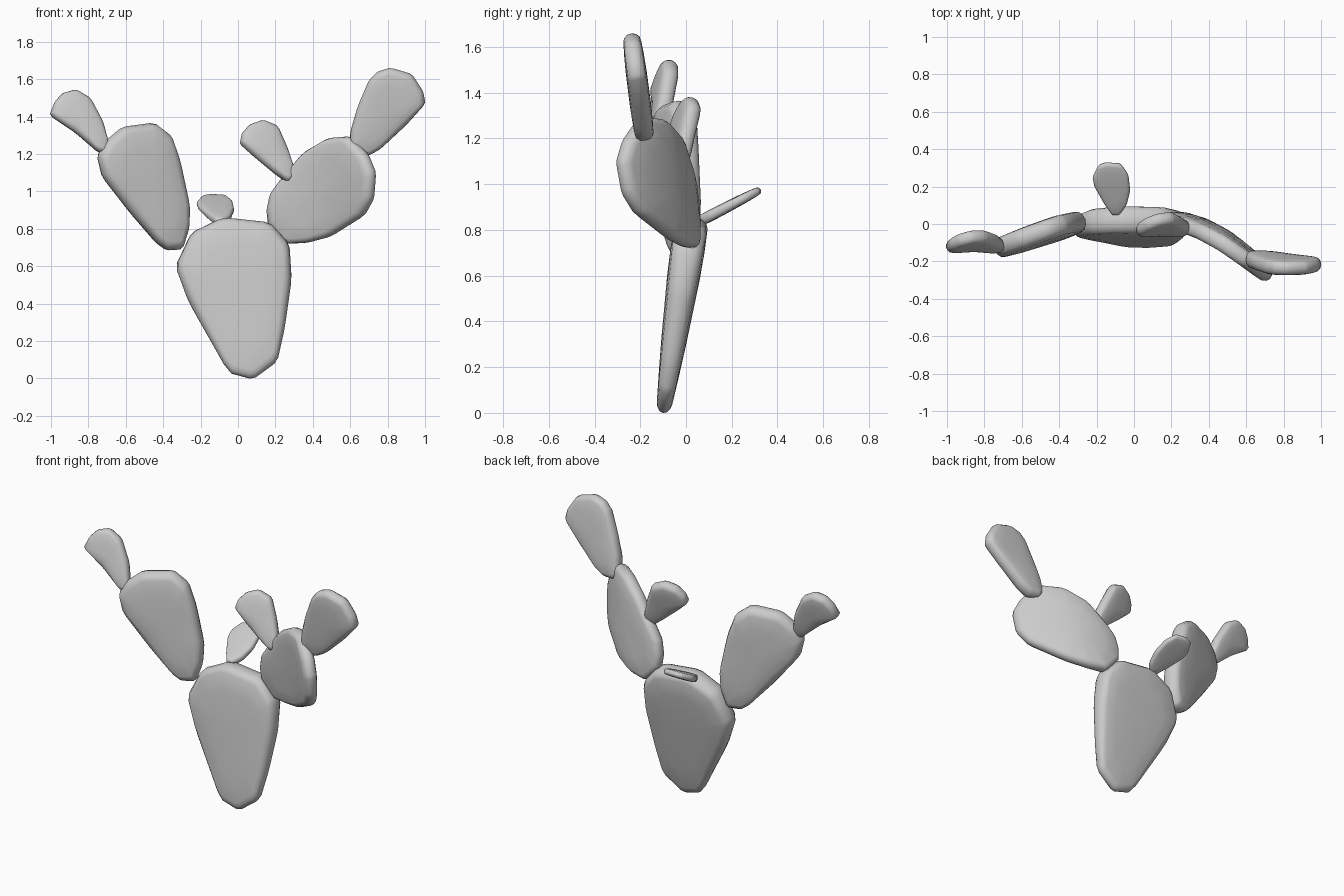
import bpy, bmesh, math
from mathutils import Vector

if "Cube" in bpy.data.objects:
    bpy.data.objects.remove(bpy.data.objects["Cube"])


def soften(pts, k=0.12):
    # clip every corner of the outline
    out = []
    for i, p in enumerate(pts):
        a, b, p = Vector(pts[i - 1]), Vector(pts[(i + 1) % len(pts)]), Vector(p)
        out += [p.lerp(a, k), p.lerp(b, k)]
    return out


def pad(name, pts, surf, t_low, t_high):
    """Cushion-shaped pad: outline laid on a surface, thickness tapering along v."""
    pts = soften(pts)
    v0, v1 = min(p.y for p in pts), max(p.y for p in pts)
    c = sum(pts, Vector((0, 0))) / len(pts)
    rim = 0.36 * (t_low + t_high) / 2

    def place(p, h):
        e = 0.01
        o = Vector(surf(p.x, p.y))
        du = Vector(surf(p.x + e, p.y)) - o
        dv = Vector(surf(p.x, p.y + e)) - o
        f = (p.y - v0) / (v1 - v0)
        return o + du.cross(dv).normalized() * h * (t_low + (t_high - t_low) * f) / 2

    # (inset distance, extra scale, height) from one face over the rim to the other
    half = [(rim * (1 - math.cos(a)), 1, 0.86 * math.sin(a))
            for a in (math.radians(d) for d in (0, 30, 60, 90))]
    half += [(rim, 0.7, 0.95), (rim, 0.35, 1.0)]
    prof = [(d, s, -h) for d, s, h in half[:0:-1]] + half

    bm = bmesh.new()
    rings = []
    for d, s, h in prof:
        ring = []
        for p in pts:
            r = p - c
            q = c + r * s * max(0.2, 1 - d / r.length)
            ring.append(bm.verts.new(place(q, h)))
        rings.append(ring)
    n = len(pts)
    for a, b in zip(rings, rings[1:]):
        for i in range(n):
            j = (i + 1) % n
            bm.faces.new((a[i], a[j], b[j], b[i]))
    for ring, h in ((rings[0], -1), (rings[-1], 1)):
        m = bm.verts.new(place(c, h))
        for i in range(n):
            bm.faces.new((ring[i], ring[(i + 1) % n], m))
    bmesh.ops.recalc_face_normals(bm, faces=bm.faces)
    for f in bm.faces:
        f.smooth = True
    me = bpy.data.meshes.new(name)
    bm.to_mesh(me)
    bm.free()
    bpy.context.collection.objects.link(bpy.data.objects.new(name, me))


# Trunk pad, leaning back
pad("trunk_pad",
    [(-.05, .03), (.08, -.005), (.21, .09), (.25, .27), (.287, .53), (.275, .72), (.17, .835),
     (-.08, .862), (-.25, .78), (-.335, .6), (-.265, .41)],
    lambda x, z: (x, -.1 + .15 * z, z), .075, .175)

# Left arm and its bud
pad("left_arm_pad",
    [(-.38, .685), (-.3, .69), (-.265, .8), (-.26, .92), (-.31, 1.16), (-.36, 1.3), (-.45, 1.368),
     (-.62, 1.345), (-.71, 1.27), (-.75, 1.19), (-.725, 1.08), (-.58, .89), (-.43, .72)],
    lambda x, z: (x, -.055 + .36 * (x + .5) + .04 * (z - 1.03), z), .13, .125)
pad("left_bud",
    [(-1.008, 1.41), (-.98, 1.48), (-.94, 1.525), (-.87, 1.545), (-.79, 1.5), (-.72, 1.37),
     (-.69, 1.25), (-.705, 1.205), (-.745, 1.21), (-.87, 1.315)],
    lambda x, z: (x, -.105 + .2 * (x + .85) + .28 * (z - 1.38), z), .075, .085)

# Right arm, curving forward, with two buds
pad("right_arm_pad",
    [(.16, .82), (.152, .9), (.17, .985), (.22, 1.055), (.345, 1.205), (.48, 1.285), (.6, 1.295),
     (.69, 1.195), (.728, 1.1), (.718, .96), (.67, .87), (.5, .76), (.37, .725), (.25, .72)],
    lambda x, z: (x, .03 - .92 * (x - .16) ** 2 - .1 * (z - .8), z), .09, .10)
pad("right_bud",
    [(.595, 1.215), (.6, 1.32), (.64, 1.455), (.7, 1.595), (.745, 1.64), (.815, 1.662), (.93, 1.628),
     (.99, 1.535), (1.003, 1.47), (.9, 1.355), (.76, 1.225), (.695, 1.19), (.625, 1.19)],
    lambda x, z: (x, -.18 - .13 * (z - 1.2), z), .095, .09)
pad("middle_bud",
    [(.01, 1.26), (.02, 1.31), (.06, 1.357), (.13, 1.382), (.21, 1.35), (.265, 1.23), (.3, 1.12),
     (.305, 1.065), (.265, 1.05), (.2, 1.095), (.09, 1.185)],
    lambda x, z: (x, -.015 + .28 * (x - .16) + .33 * (z - 1.22), z), .075, .085)

# Small bud reaching backward from the trunk top (outline in plan)
pad("back_bud",
    [(-.115, .05), (-.16, .11), (-.212, .2), (-.222, .25), (-.19, .315), (-.15, .328), (-.07, .322),
     (-.03, .265), (-.02, .18), (-.04, .1), (-.08, .05)],
    lambda x, y: (x, y, .838 + .52 * (y - .06)), .055, .04)
